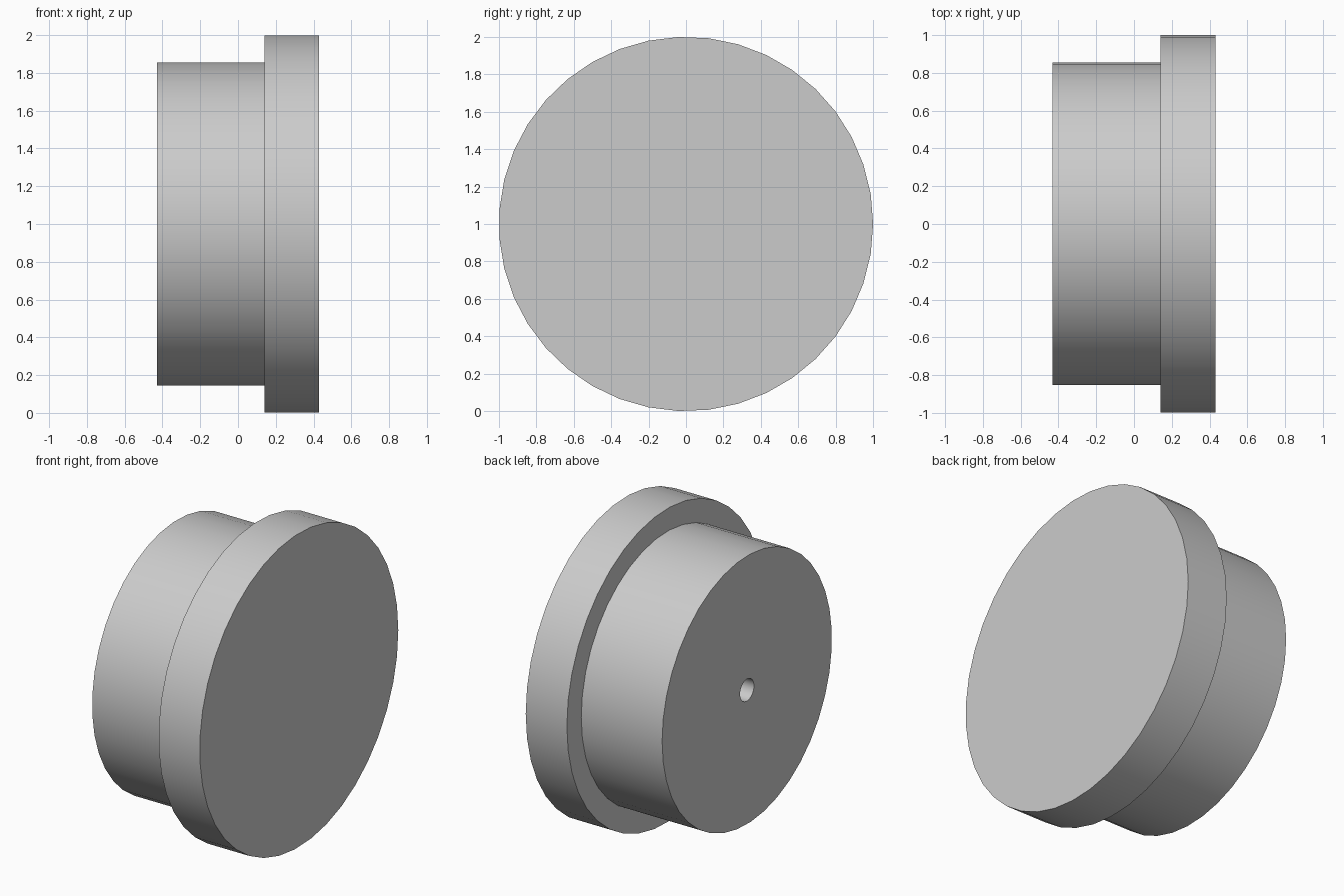
import bpy, bmesh
from math import cos, sin, tau, radians

cube = bpy.data.objects.get("Cube")
if cube:
    bpy.data.objects.remove(cube, do_unlink=True)

SIDES = 39
CENTRE_Z = 1.0

# Single grey material
grey = bpy.data.materials.new("light grey")
grey.use_nodes = True
colour = (0.6, 0.6, 0.6, 1.0)
grey.diffuse_color = colour
grey.node_tree.nodes["Principled BSDF"].inputs["Base Color"].default_value = colour


def lathe(name, profile):
    """Turn an (x, radius) profile around the x axis and cap both ends."""
    bm = bmesh.new()
    rings = []
    for x, r in profile:
        rings.append([bm.verts.new((x, r * cos(tau * i / SIDES), r * sin(tau * i / SIDES)))
                      for i in range(SIDES)])
    for a, b in zip(rings, rings[1:]):
        for i in range(SIDES):
            j = (i + 1) % SIDES
            bm.faces.new((a[i], a[j], b[j], b[i]))
    bm.faces.new(rings[0])
    bm.faces.new(rings[-1])
    bmesh.ops.recalc_face_normals(bm, faces=bm.faces)
    mesh = bpy.data.meshes.new(name)
    bm.to_mesh(mesh)
    bm.free()
    mesh.materials.append(grey)
    obj = bpy.data.objects.new(name, mesh)
    obj.location.z = CENTRE_Z
    bpy.context.collection.objects.link(obj)
    bpy.ops.object.select_all(action="DESELECT")
    obj.select_set(True)
    bpy.context.view_layer.objects.active = obj
    bpy.ops.object.shade_smooth_by_angle(angle=radians(30))
    return obj


# Blind centre bore, hub end, hub side, flange step, rim and closed outer face
lathe("flanged_wheel", [
    (0.14, 0.07),
    (-0.43, 0.07),
    (-0.43, 0.855),
    (0.14, 0.855),
    (0.14, 1.0),
    (0.43, 1.0),
])
